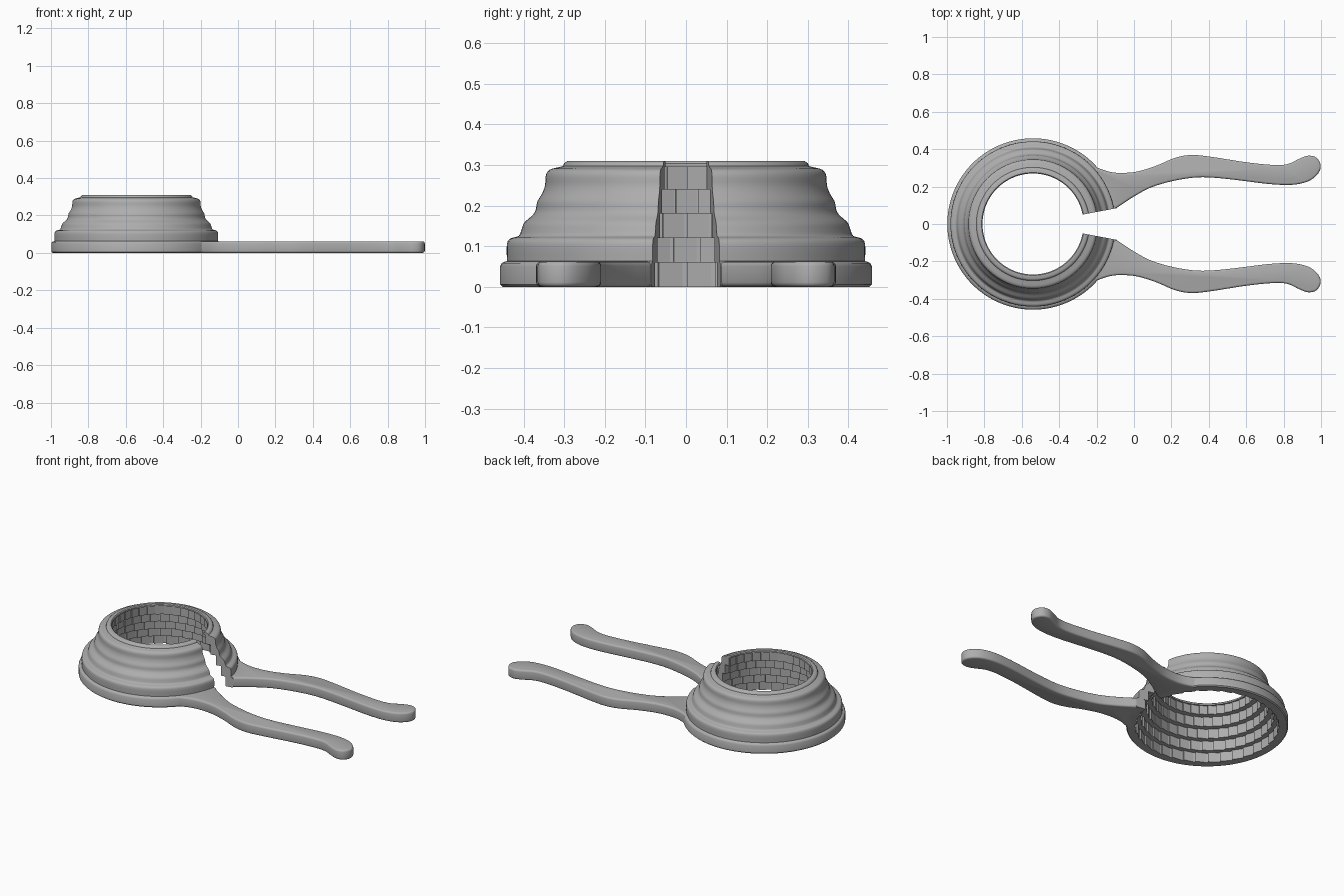
import bpy, bmesh, math
from mathutils import Vector, Matrix

if "Cube" in bpy.data.objects:
    bpy.data.objects.remove(bpy.data.objects["Cube"])

CENTRE = Vector((-0.54, 0, 0))
CUT = math.radians(10.7)      # half angle of the slot in the ring
THICK = 0.062                 # height of base and handles

grey = bpy.data.materials.new("grey_plastic")
grey.use_nodes = True
grey.diffuse_color = (0.42, 0.42, 0.42, 1)
grey.node_tree.nodes["Principled BSDF"].inputs["Base Color"].default_value = (0.42, 0.42, 0.42, 1)


def make_object(name, bm, smooth=None):
    bmesh.ops.recalc_face_normals(bm, faces=bm.faces)
    mesh = bpy.data.meshes.new(name)
    bm.to_mesh(mesh)
    bm.free()
    mesh.materials.append(grey)
    obj = bpy.data.objects.new(name, mesh)
    bpy.context.collection.objects.link(obj)
    if smooth:
        bpy.ops.object.select_all(action='DESELECT')
        obj.select_set(True)
        bpy.context.view_layer.objects.active = obj
        bpy.ops.object.shade_smooth_by_angle(angle=math.radians(smooth))
    return obj


def spline(points, steps=6):
    """Smooth open curve through the points."""
    p = [Vector(q) for q in points]
    p = [2 * p[0] - p[1]] + p + [2 * p[-1] - p[-2]]
    out = []
    for a, b, c, d in zip(p, p[1:], p[2:], p[3:]):
        for i in range(steps):
            t = i / steps
            out.append(0.5 * (2 * b + (c - a) * t + (2 * a - 5 * b + 4 * c - d) * t ** 2
                              + (3 * b - a - 3 * c + d) * t ** 3))
    return out + [p[-2]]


# Rows of grip tiles: inner radius, bottom, top
ROWS = [(0.400, 0.0, 0.06), (0.372, 0.06, 0.12), (0.340, 0.12, 0.18),
        (0.308, 0.18, 0.24), (0.276, 0.24, 0.295)]
RECESS = 0.008

# Slotted ring: rippled outside, stepped inside
base = [(0.452, 0), (0.458, 0.006), (0.458, 0.05), (0.454, 0.058), (0.446, 0.062)]
ripples = spline([(0.441, 0.063), (0.441, 0.105), (0.432, 0.119), (0.412, 0.125), (0.405, 0.14),
                  (0.398, 0.158), (0.378, 0.176), (0.370, 0.19), (0.366, 0.21), (0.354, 0.23),
                  (0.347, 0.25), (0.345, 0.275), (0.336, 0.288), (0.315, 0.294), (0.303, 0.297)], 3)
profile = base + [tuple(v) for v in ripples]
profile += [(0.300, 0.304), (0.293, 0.309), (0.275, 0.309), (0.270, 0.304), (0.270, 0.295)]
for r, low, high in reversed(ROWS):
    profile += [(r + RECESS, high), (r + RECESS, low)]

SEGMENTS = 120
bm = bmesh.new()
sections = []
for i in range(SEGMENTS + 1):
    a = CUT + (2 * math.pi - 2 * CUT) * i / SEGMENTS
    sections.append([bm.verts.new(CENTRE + Vector((r * math.cos(a), r * math.sin(a), z)))
                     for r, z in profile])
n = len(profile)
for s, t in zip(sections, sections[1:]):
    for j in range(n):
        bm.faces.new((s[j], s[(j + 1) % n], t[(j + 1) % n], t[j]))
bm.faces.new(sections[0])
bm.faces.new(sections[-1])
make_object("rippled_ring", bm, 38)

# Grip tiles: flat, slightly turned blocks, staggered from row to row
bm = bmesh.new()
COUNT = 34
pitch = (2 * math.pi - 2 * CUT) / COUNT
for row, (r, low, high) in enumerate(ROWS):
    stagger = 0.5 * (row % 2)
    for k in range(COUNT - row % 2):
        a = CUT + pitch * (k + 0.5 + stagger)
        place = (Matrix.Translation(CENTRE) @ Matrix.Rotation(a, 4, 'Z')
                 @ Matrix.Translation((r + 0.014, 0, (low + high) / 2))
                 @ Matrix.Rotation(math.radians(9), 4, 'Z')
                 @ Matrix.Diagonal((0.022, r * pitch * 0.98, high - low, 1)))
        bmesh.ops.create_cube(bm, size=1, matrix=place)
make_object("grip_tiles", bm)

# Handles: wavy bars with rounded edges, mirrored front to back
outer = [(-0.255, 0.325), (-0.19, 0.299), (-0.13, 0.279), (-0.065, 0.273), (0.02, 0.281),
         (0.12, 0.312), (0.22, 0.354), (0.31, 0.369), (0.42, 0.358), (0.60, 0.330), (0.74, 0.316),
         (0.82, 0.320), (0.88, 0.347), (0.93, 0.365), (0.975, 0.355), (0.998, 0.315),
         (0.988, 0.275), (0.95, 0.238), (0.90, 0.218), (0.83, 0.209), (0.72, 0.214),
         (0.55, 0.235), (0.42, 0.248), (0.32, 0.248), (0.20, 0.228), (0.09, 0.195),
         (0.0, 0.147), (-0.06, 0.108), (-0.092, 0.086)]
arc = [(CENTRE.x + 0.42 * math.cos(a), 0.42 * math.sin(a))
       for a in (CUT + math.radians(4.5) * i for i in range(8))]
outline = [tuple(v) for v in spline(outer, 4)] + arc

for name, side in (("back_handle", 1), ("front_handle", -1)):
    bm = bmesh.new()
    face = bm.faces.new([bm.verts.new((x, side * y, 0)) for x, y in outline])
    grown = bmesh.ops.extrude_face_region(bm, geom=[face])
    top = [g for g in grown["geom"] if isinstance(g, bmesh.types.BMVert)]
    bmesh.ops.translate(bm, verts=top, vec=(0, 0, THICK))
    bmesh.ops.recalc_face_normals(bm, faces=bm.faces)
    rims = [e for e in bm.edges if abs(e.verts[0].co.z - e.verts[1].co.z) < 1e-5]
    bmesh.ops.bevel(bm, geom=rims, offset=0.011, segments=3, profile=0.5, affect='EDGES')
    make_object(name, bm, 38)
